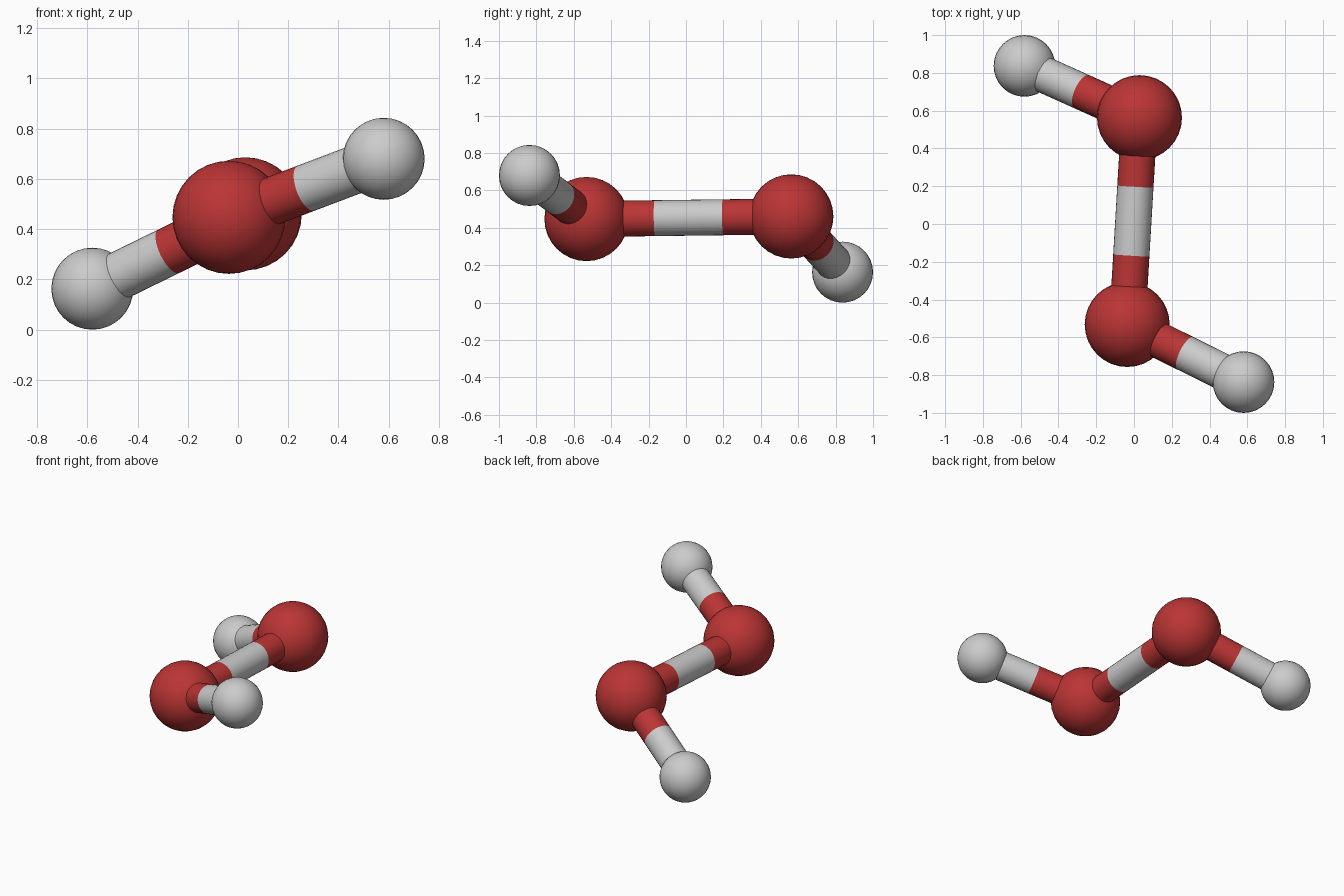
import bpy
from mathutils import Vector

if "Cube" in bpy.data.objects:
    bpy.data.objects.remove(bpy.data.objects["Cube"])

R_OXYGEN, R_HYDROGEN, R_BOND = 0.225, 0.163, 0.096

red = bpy.data.materials.new("oxygen_red")
red.diffuse_color = (0.5, 0.035, 0.035, 1)
red.use_nodes = True
red.node_tree.nodes["Principled BSDF"].inputs["Base Color"].default_value = red.diffuse_color


def finish(name, coloured):
    ob = bpy.context.object
    ob.name = name
    if coloured:
        ob.data.materials.append(red)
    bpy.ops.object.shade_smooth_by_angle()


def atom(name, pos, radius, coloured=False):
    bpy.ops.mesh.primitive_uv_sphere_add(segments=32, ring_count=16, radius=radius, location=pos)
    finish(name, coloured)


def bond(name, a, b, coloured=False):
    d = b - a
    bpy.ops.mesh.primitive_cylinder_add(vertices=32, radius=R_BOND, depth=d.length, location=(a + b) / 2)
    bpy.context.object.rotation_euler = d.to_track_quat('Z', 'Y').to_euler()
    finish(name, coloured)


front_o = Vector((-0.036, -0.532, 0.447))
front_h = Vector((0.58, -0.837, 0.68))
back_o = Vector((0.029, 0.563, 0.461))
back_h = Vector((-0.58, 0.837, 0.163))

# Each half: oxygen, hydrogen, two-tone bond and red stub of the central bond
for side, o, h, other in (("front", front_o, front_h, back_o), ("back", back_o, back_h, front_o)):
    atom(side + "_oxygen", o, R_OXYGEN, True)
    atom(side + "_hydrogen", h, R_HYDROGEN)
    mid = o.lerp(h, 0.5)
    bond(side + "_bond_red_half", o, mid, True)
    bond(side + "_bond_grey_half", mid, h)
    bond(side + "_central_bond_red", o, o.lerp(other, 1 / 3), True)

# Grey middle of the central bond
bond("central_bond_grey", front_o.lerp(back_o, 1 / 3), front_o.lerp(back_o, 2 / 3))
